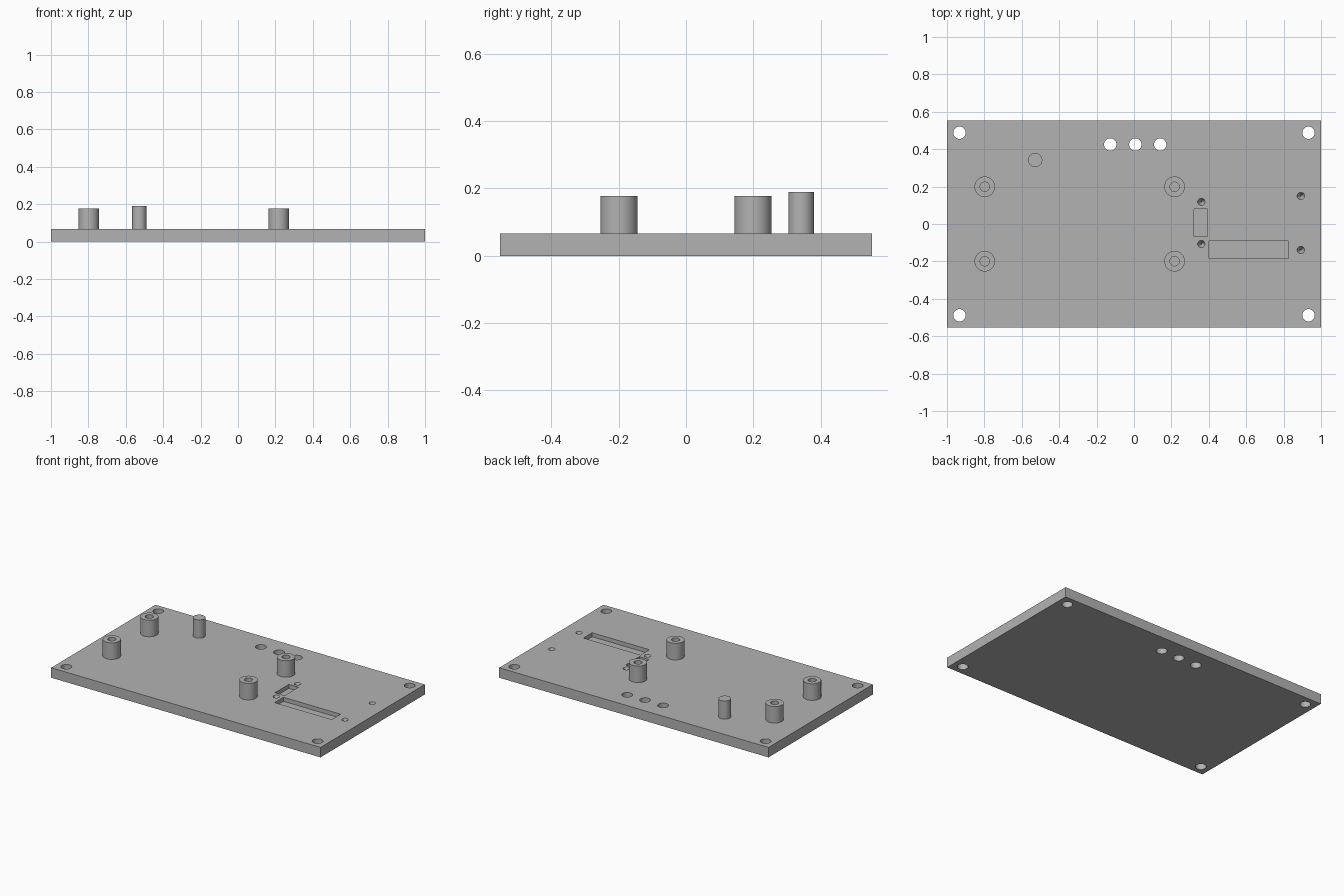
import bpy, bmesh
from mathutils import Matrix, Vector

if "Cube" in bpy.data.objects:
    bpy.data.objects.remove(bpy.data.objects["Cube"])

PLATE_TOP = 0.067
POST_TOP = 0.178
POCKET_FLOOR = 0.04

grey = bpy.data.materials.new("light grey")
grey.diffuse_color = (0.45, 0.45, 0.45, 1)
grey.use_nodes = True
grey.node_tree.nodes["Principled BSDF"].inputs["Base Color"].default_value = grey.diffuse_color


def add_box(bm, x0, x1, y0, y1, z0, z1):
    size = Vector((x1 - x0, y1 - y0, z1 - z0))
    centre = Vector((x0 + x1, y0 + y1, z0 + z1)) / 2
    bmesh.ops.create_cube(bm, size=1, matrix=Matrix.Translation(centre) @ Matrix.Diagonal(size).to_4x4())


def add_cyl(bm, x, y, r, z0, z1, r_bottom=None, sides=48):
    bmesh.ops.create_cone(bm, cap_ends=True, segments=sides,
                          radius1=r if r_bottom is None else r_bottom, radius2=r,
                          depth=z1 - z0, matrix=Matrix.Translation((x, y, (z0 + z1) / 2)))


def make(name, bm):
    mesh = bpy.data.meshes.new(name)
    bm.to_mesh(mesh)
    bm.free()
    mesh.materials.append(grey)
    ob = bpy.data.objects.new(name, mesh)
    bpy.context.collection.objects.link(ob)
    return ob


def smooth(ob):
    bpy.ops.object.select_all(action='DESELECT')
    ob.select_set(True)
    bpy.context.view_layer.objects.active = ob
    bpy.ops.object.shade_smooth_by_angle(angle=0.6)


def cut(ob, cutter):
    mod = ob.modifiers.new("cut", 'BOOLEAN')
    mod.operation = 'DIFFERENCE'
    mod.solver = 'EXACT'
    mod.object = cutter
    bpy.context.view_layer.objects.active = ob
    bpy.ops.object.modifier_apply(modifier=mod.name)
    bpy.data.objects.remove(cutter)
    smooth(ob)


# Base plate
bm = bmesh.new()
add_box(bm, -1, 1, -0.553, 0.553, 0, PLATE_TOP)
plate = make("base_plate", bm)

bm = bmesh.new()
# Corner mounting holes
for x in (-0.933, 0.933):
    for y in (-0.488, 0.488):
        add_cyl(bm, x, y, 0.033, -0.05, 0.12)
# Row of three through holes
for x in (-0.127, 0.007, 0.14):
    add_cyl(bm, x, 0.425, 0.033, -0.05, 0.12)
# Rectangular pockets
add_box(bm, 0.321, 0.393, -0.067, 0.08, POCKET_FLOOR, 0.12)
add_box(bm, 0.401, 0.826, -0.184, -0.091, POCKET_FLOOR, 0.12)
# Blind screw holes tapering to a point
for x, y in ((0.36, 0.118), (0.36, -0.107), (0.892, 0.15), (0.892, -0.139)):
    add_cyl(bm, x, y, 0.024, PLATE_TOP - 0.045, PLATE_TOP + 0.01, r_bottom=0.0005, sides=32)
cut(plate, make("plate_cutter", bm))

# Hollow standoffs
for i, (x, y) in enumerate([(a, b) for a in (-0.798, 0.217) for b in (-0.199, 0.199)]):
    bm = bmesh.new()
    add_cyl(bm, x, y, 0.055, PLATE_TOP, POST_TOP)
    post = make(f"standoff_{i + 1}", bm)
    bm = bmesh.new()
    add_cyl(bm, x, y, 0.025, PLATE_TOP + 0.005, POST_TOP + 0.05)
    cut(post, make("bore_cutter", bm))

# Solid locating pin
bm = bmesh.new()
add_cyl(bm, -0.528, 0.342, 0.038, PLATE_TOP, 0.19)
smooth(make("locating_pin", bm))
